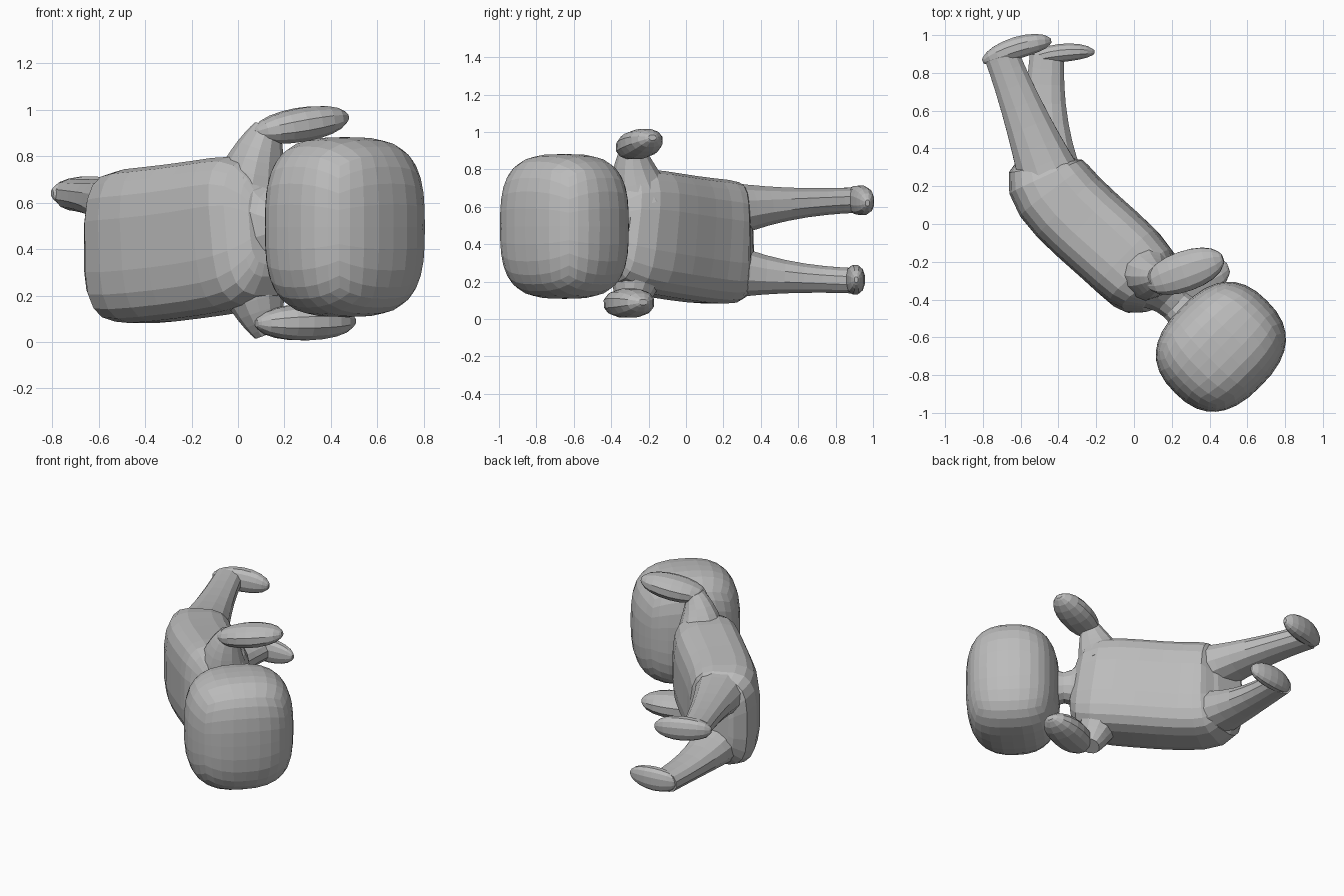
import bpy, bmesh, math
from mathutils import Vector, Matrix

if "Cube" in bpy.data.objects:
    bpy.data.objects.remove(bpy.data.objects["Cube"])

grey = bpy.data.materials.new("plain grey")
grey.use_nodes = True
colour = (0.5, 0.5, 0.5, 1)
grey.diffuse_color = colour
grey.node_tree.nodes["Principled BSDF"].inputs["Base Color"].default_value = colour


def finish(name, bm):
    bmesh.ops.recalc_face_normals(bm, faces=bm.faces)
    mesh = bpy.data.meshes.new(name)
    bm.to_mesh(mesh)
    bm.free()
    mesh.materials.append(grey)
    part = bpy.data.objects.new(name, mesh)
    bpy.context.collection.objects.link(part)


def signed_power(value, power):
    return math.copysign(abs(value) ** power, value)


def along_curve(controls, fraction):
    """Point on the smooth curve steered by the control points."""
    points = [Vector(control) for control in controls]
    while len(points) > 1:
        points = [start.lerp(end, fraction) for start, end in zip(points, points[1:])]
    return points[0]


def loft(name, controls, width, height, up_hint=(0, 0, 1), sides=12, steps=10, boxy=2.3):
    """Skin rounded rings along a curve; width and height are rules of the fraction travelled."""
    bm = bmesh.new()
    rings = []
    for step in range(steps + 1):
        fraction = (1 - math.cos(math.pi * step / steps)) / 2
        centre = along_curve(controls, fraction)
        before = along_curve(controls, max(fraction - 0.01, 0))
        after = along_curve(controls, min(fraction + 0.01, 1))
        tangent = after - before
        side = tangent.cross(Vector(up_hint)).normalized()
        up = side.cross(tangent).normalized()
        ring = []
        for corner in range(sides):
            angle = math.tau * (corner + 0.5) / sides
            across = width(fraction) * signed_power(math.cos(angle), 2 / boxy)
            upward = height(fraction) * signed_power(math.sin(angle), 2 / boxy)
            ring.append(bm.verts.new(centre + side * across + up * upward))
        rings.append(ring)
    for ring, following in zip(rings, rings[1:]):
        for corner in range(sides):
            other = (corner + 1) % sides
            bm.faces.new((ring[corner], ring[other], following[other], following[corner]))
    bm.faces.new(rings[0])
    bm.faces.new(rings[-1])
    finish(name, bm)


def bulge(size, flatness=2, roundness=0.45, end=0.2):
    """Size rule that swells in the middle and closes towards both ends."""
    return lambda fraction: size * max(end, (1 - abs(2 * fraction - 1) ** flatness) ** roundness)


def taper(start, end, power=1):
    """Size rule that thins from start to end."""
    return lambda fraction: end + (start - end) * (1 - fraction) ** power


def waist(middle, end):
    """Size rule that narrows in the middle."""
    return lambda fraction: middle + (end - middle) * (2 * fraction - 1) ** 2


# head: a block that is round in plan and boxy across its height
bm = bmesh.new()
bmesh.ops.create_cube(bm, size=2)
bmesh.ops.subdivide_edges(bm, edges=bm.edges, cuts=7, use_grid_fill=True)
for vert in bm.verts:
    plan, tall = 2.5, 3.1
    radius = (abs(vert.co.x) ** plan + abs(vert.co.y) ** plan) ** (1 / plan)
    vert.co /= (radius ** tall + abs(vert.co.z) ** tall) ** (1 / tall)
bm.transform(Matrix.Translation((0.46, -0.65, 0.495))
             @ Matrix.Rotation(-math.pi / 4, 4, "Z")
             @ Matrix.Diagonal((0.297, 0.345, 0.387, 1)))
finish("head", bm)

# torso and neck
loft("torso", [(-0.49, 0.36, 0.41), (-0.5, 0.1, 0.4), (-0.02, -0.12, 0.45), (0.13, -0.41, 0.5)],
     bulge(0.23, flatness=5, roundness=0.35, end=0.4),
     bulge(0.335, flatness=6, roundness=0.25, end=0.5),
     sides=20, steps=12, boxy=3.4)
loft("neck", [(0.1, -0.32, 0.5), (0.34, -0.54, 0.5)], waist(0.09, 0.16), waist(0.1, 0.28))

# arms and legs on both sides of the body
for name, side in (("left", 1), ("right", -1)):
    middle = 0.48
    loft(name + "_arm",
         [(0.05, -0.24, middle + side * 0.15), (0.08, -0.29, middle + side * 0.33),
          (0.13, -0.28, middle + side * 0.44)],
         taper(0.17, 0.06), taper(0.17, 0.06), up_hint=(1, -1, 0))

    knee, ankle = (-0.55, -0.7) if side > 0 else (-0.49, -0.46)
    middle = 0.42
    loft(name + "_leg",
         [(-0.43, 0.2, middle + side * 0.16), (knee, 0.5, middle + side * 0.2),
          (ankle, 0.89, middle + side * 0.215)],
         taper(0.18, 0.095, power=1.5), taper(0.16, 0.07, power=2))

# hands
loft("left_hand", [(0.07, -0.32, 0.9), (0.47, -0.18, 0.97)], bulge(0.11), bulge(0.075))
loft("right_hand", [(0.08, -0.38, 0.08), (0.5, -0.23, 0.09)], bulge(0.12), bulge(0.08))

# feet
loft("left_foot", [(-0.8, 0.86, 0.64), (-0.62, 0.95, 0.64), (-0.44, 0.97, 0.62)],
     bulge(0.06), bulge(0.08))
loft("right_foot", [(-0.55, 0.87, 0.21), (-0.4, 0.92, 0.21), (-0.21, 0.91, 0.21)],
     bulge(0.05), bulge(0.08))
